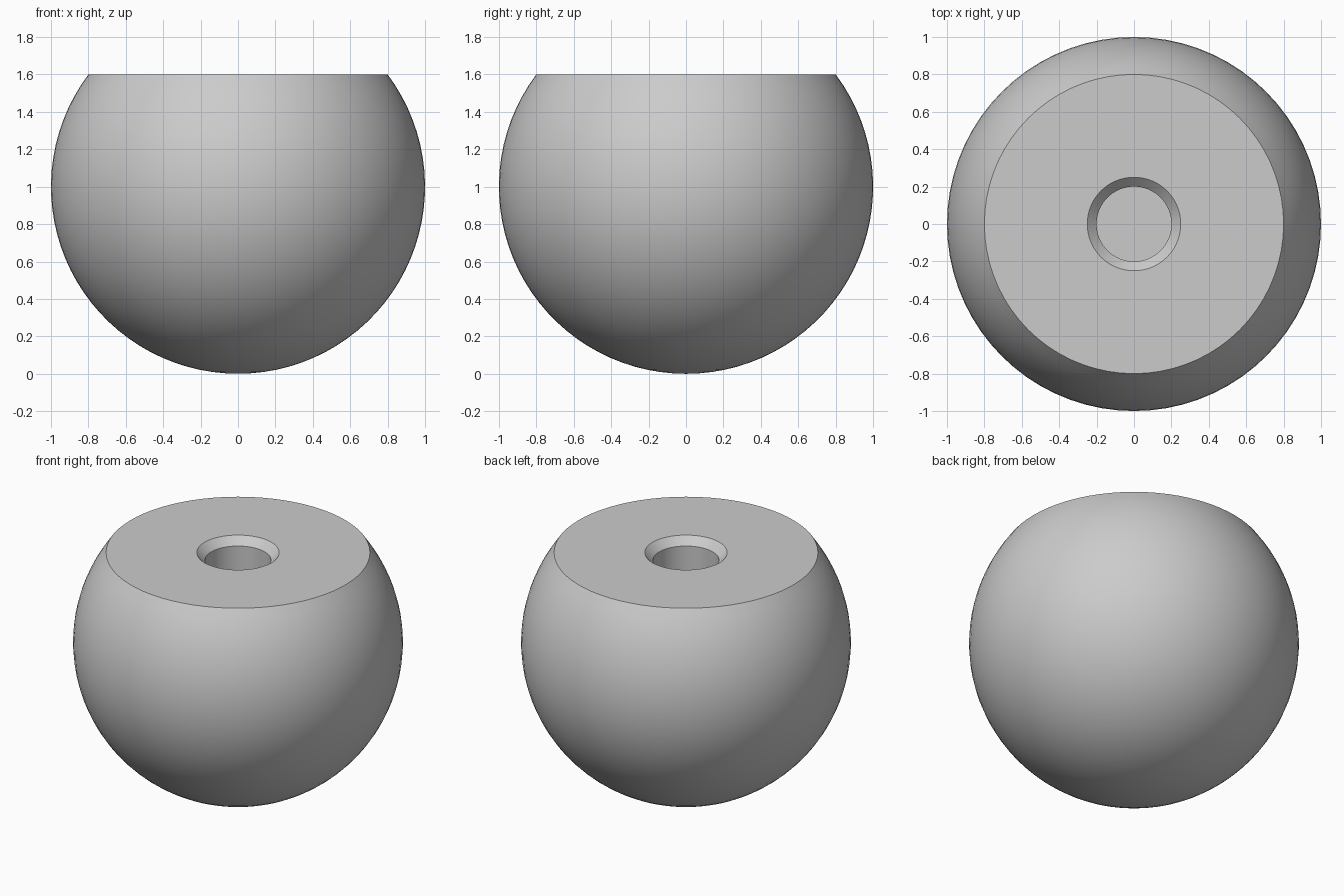
import bpy, bmesh, math
from mathutils import Vector

cube = bpy.data.objects.get("Cube")
if cube:
    bpy.data.objects.remove(cube, do_unlink=True)

SEGMENTS = 72
RADIUS = 1.0
TOP = 1.6          # height of the flat face
HOLE = 0.2         # bore radius
CHAMFER = 0.05
FLOOR = 0.8        # bottom of the blind bore

# Plain grey material
grey = bpy.data.materials.new("plain grey")
grey.use_nodes = True
colour = (0.6, 0.6, 0.6, 1)
grey.diffuse_color = colour
grey.node_tree.nodes["Principled BSDF"].inputs["Base Color"].default_value = colour

# Half section: ball arc from the bottom pole up to the flat, then chamfer and bore
steps = 32
end = math.pi / 2 + math.asin(TOP - RADIUS)
profile = [(RADIUS * math.sin(end * i / steps), RADIUS - RADIUS * math.cos(end * i / steps))
           for i in range(steps + 1)]
profile += [(HOLE + CHAMFER, TOP), (HOLE, TOP - CHAMFER), (HOLE, FLOOR), (0, FLOOR)]

# Revolve the section into the knob
bm = bmesh.new()
verts = [bm.verts.new((r, 0, z)) for r, z in profile]
edges = [bm.edges.new(pair) for pair in zip(verts, verts[1:])]
bmesh.ops.spin(bm, geom=verts + edges, cent=Vector(), axis=(0, 0, 1),
               angle=math.tau, steps=SEGMENTS, use_merge=True)
bmesh.ops.remove_doubles(bm, verts=bm.verts, dist=1e-4)
bmesh.ops.recalc_face_normals(bm, faces=bm.faces)
mesh = bpy.data.meshes.new("ball_knob")
bm.to_mesh(mesh)
bm.free()
mesh.materials.append(grey)

knob = bpy.data.objects.new("ball_knob", mesh)
bpy.context.collection.objects.link(knob)

# Smooth the ball and bore, keep the rims crisp
bpy.ops.object.select_all(action="DESELECT")
knob.select_set(True)
bpy.context.view_layer.objects.active = knob
bpy.ops.object.shade_smooth_by_angle(angle=math.radians(30))
